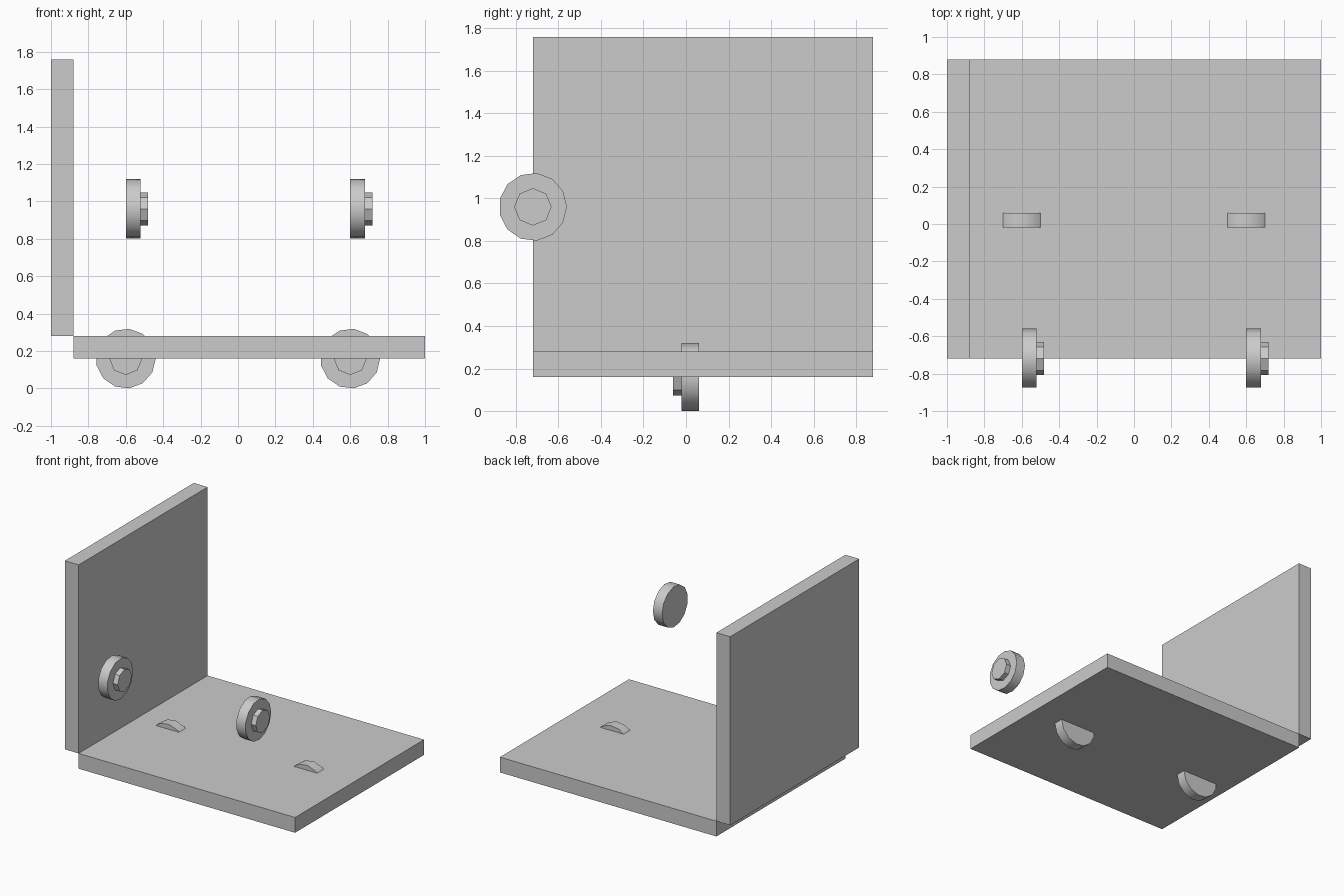
import bpy
import math
from mathutils import Matrix

cube = bpy.data.objects.get("Cube")
if cube:
    bpy.data.objects.remove(cube, do_unlink=True)

GREY = (0.6, 0.6, 0.6, 1)
grey = bpy.data.materials.new("plain grey")
grey.use_nodes = True
grey.diffuse_color = GREY
grey.node_tree.nodes["Principled BSDF"].inputs["Base Color"].default_value = GREY


def finish(name):
    obj = bpy.context.object
    obj.name = name
    obj.data.materials.append(grey)
    return obj


def box(name, low, high):
    """Axis-aligned block between two corners."""
    bpy.ops.mesh.primitive_cube_add(size=1)
    obj = finish(name)
    size = [h - l for l, h in zip(low, high)]
    centre = [(h + l) / 2 for l, h in zip(low, high)]
    obj.data.transform(Matrix.Translation(centre) @ Matrix.Diagonal((*size, 1)))
    return obj


def disc(name, sides, radius, start, depth, place):
    """Cylinder whose axis runs along local z, from start to start + depth."""
    bpy.ops.mesh.primitive_cylinder_add(vertices=sides, radius=radius, depth=depth)
    obj = finish(name)
    # a vertex sits on the local x axis
    obj.data.transform(place @ Matrix.Translation((0, 0, start + depth / 2))
                       @ Matrix.Rotation(-math.pi / 2, 4, "Z"))
    bpy.ops.object.shade_smooth_by_angle(angle=math.radians(35))
    return obj


def wheel(name, place):
    """Wheel disc with a small octagonal hub on its outer face."""
    disc(name + "_disc", 13, 0.16, -0.08, 0.08, place)
    disc(name + "_hub", 8, 0.088, 0, 0.04, place)


# Base board and upright side board
box("base_board", (-0.88, -0.72, 0.16), (1, 0.88, 0.28))
box("side_board", (-1, -0.72, 0.28), (-0.88, 0.88, 1.76))

# Two wheels set through the base, two standing clear at the front edge
face_front = Matrix.Rotation(math.pi / 2, 4, "X")
face_left = Matrix.Rotation(math.pi / 2, 4, "Z") @ face_front
for side, x in (("right", -0.6), ("left", 0.6)):
    wheel(side + "_base_wheel", Matrix.Translation((x, -0.02, 0.16)) @ face_front)
    wheel(side + "_front_wheel",
          Matrix.Translation((x + 0.08, -0.72, 0.96)) @ face_left)
